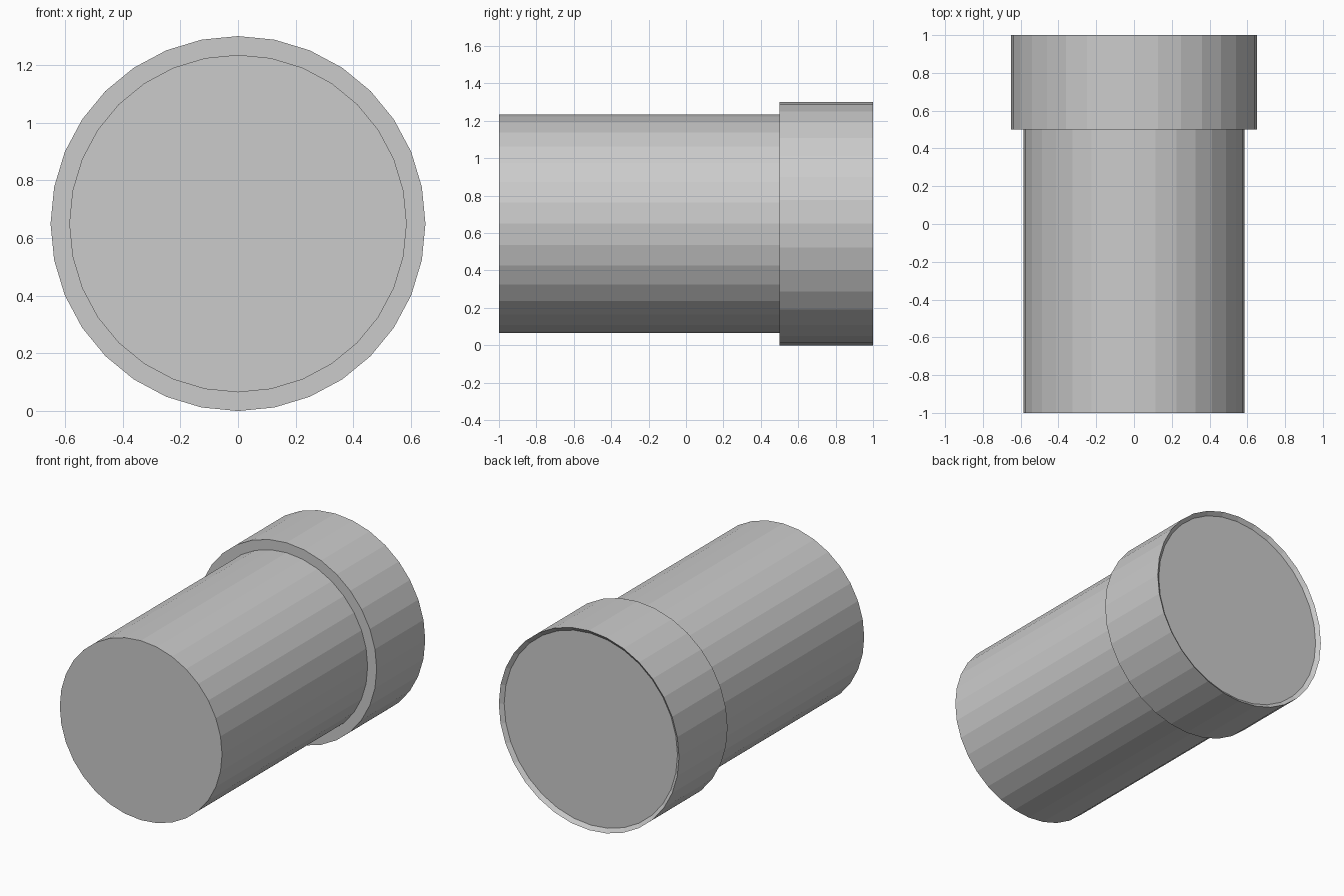
import bpy, bmesh, math

if "Cube" in bpy.data.objects:
    bpy.data.objects.remove(bpy.data.objects["Cube"])

SIDES = 32
CENTRE_Z = 0.65

# (y, radius) profile: front cap, body, step, collar, tapered shallow recess in the back
profile = [(-1.0, 0.585), (0.5, 0.585), (0.5, 0.65), (1.0, 0.65), (0.98, 0.625)]

bm = bmesh.new()
rings = []
for y, r in profile:
    rings.append([bm.verts.new((r * math.sin(2 * math.pi * i / SIDES), y,
                                CENTRE_Z + r * math.cos(2 * math.pi * i / SIDES)))
                  for i in range(SIDES)])

# Walls between neighbouring rings
for a, b in zip(rings, rings[1:]):
    for i in range(SIDES):
        j = (i + 1) % SIDES
        bm.faces.new((a[i], a[j], b[j], b[i]))

# Front cap and recessed back cap
bm.faces.new(rings[0])
bm.faces.new(rings[-1])
bmesh.ops.recalc_face_normals(bm, faces=bm.faces[:])

mesh = bpy.data.meshes.new("collared_cylinder")
bm.to_mesh(mesh)
bm.free()
bpy.context.collection.objects.link(bpy.data.objects.new("collared_cylinder", mesh))
